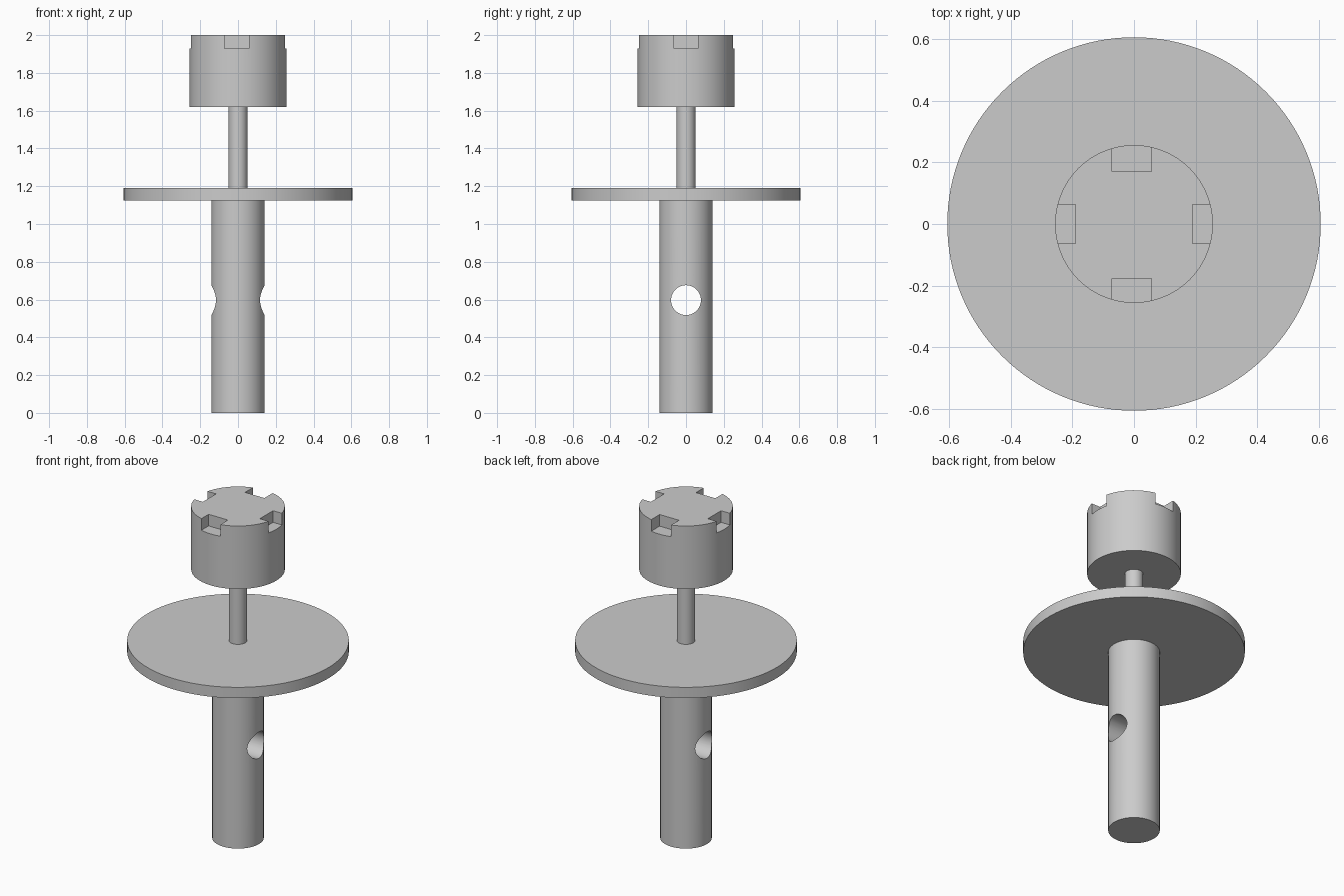
import bpy
import math

if "Cube" in bpy.data.objects:
    bpy.data.objects.remove(bpy.data.objects["Cube"])


def cylinder(name, radius, z0, z1, sides=96):
    bpy.ops.mesh.primitive_cylinder_add(
        vertices=sides, radius=radius, depth=z1 - z0, location=(0, 0, (z0 + z1) / 2))
    obj = bpy.context.object
    obj.name = name
    return obj


def cut(target, cutter):
    # Apply a boolean difference, then discard the cutter
    mod = target.modifiers.new("cut", 'BOOLEAN')
    mod.operation = 'DIFFERENCE'
    mod.solver = 'EXACT'
    mod.object = cutter
    cutter.hide_render = True
    bpy.ops.object.select_all(action='DESELECT')
    bpy.context.view_layer.objects.active = target
    target.select_set(True)
    bpy.ops.object.modifier_apply(modifier=mod.name)
    bpy.data.objects.remove(cutter)


def box(x0, x1, y0, y1, z0, z1):
    bpy.ops.mesh.primitive_cube_add(
        size=1, location=((x0 + x1) / 2, (y0 + y1) / 2, (z0 + z1) / 2))
    obj = bpy.context.object
    obj.name = "notch_cutter"
    obj.scale = (x1 - x0, y1 - y0, z1 - z0)
    return obj


# Stacked round parts
shaft = cylinder("lower_shaft", 0.141, 0, 1.125)
disc = cylinder("flange_disc", 0.606, 1.125, 1.19, 128)
stem = cylinder("upper_stem", 0.05, 1.19, 1.62, 64)
head = cylinder("notched_head", 0.256, 1.62, 2.0)

# Cross hole through the shaft along x
bpy.ops.mesh.primitive_cylinder_add(
    vertices=64, radius=0.079, depth=1, location=(0, 0, 0.597),
    rotation=(0, math.pi / 2, 0))
cut(shaft, bpy.context.object)

# Four notches in the top rim of the head
for bounds in ((0.19, 0.4, -0.063, 0.063), (-0.4, -0.19, -0.063, 0.063),
               (-0.072, 0.057, 0.17, 0.4), (-0.072, 0.057, -0.4, -0.177)):
    cut(head, box(*bounds, 1.93, 2.1))

# Smooth round walls, sharp rims
bpy.ops.object.select_all(action='DESELECT')
for obj in (shaft, disc, stem, head):
    obj.select_set(True)
bpy.context.view_layer.objects.active = head
bpy.ops.object.shade_smooth_by_angle(angle=math.radians(30))
